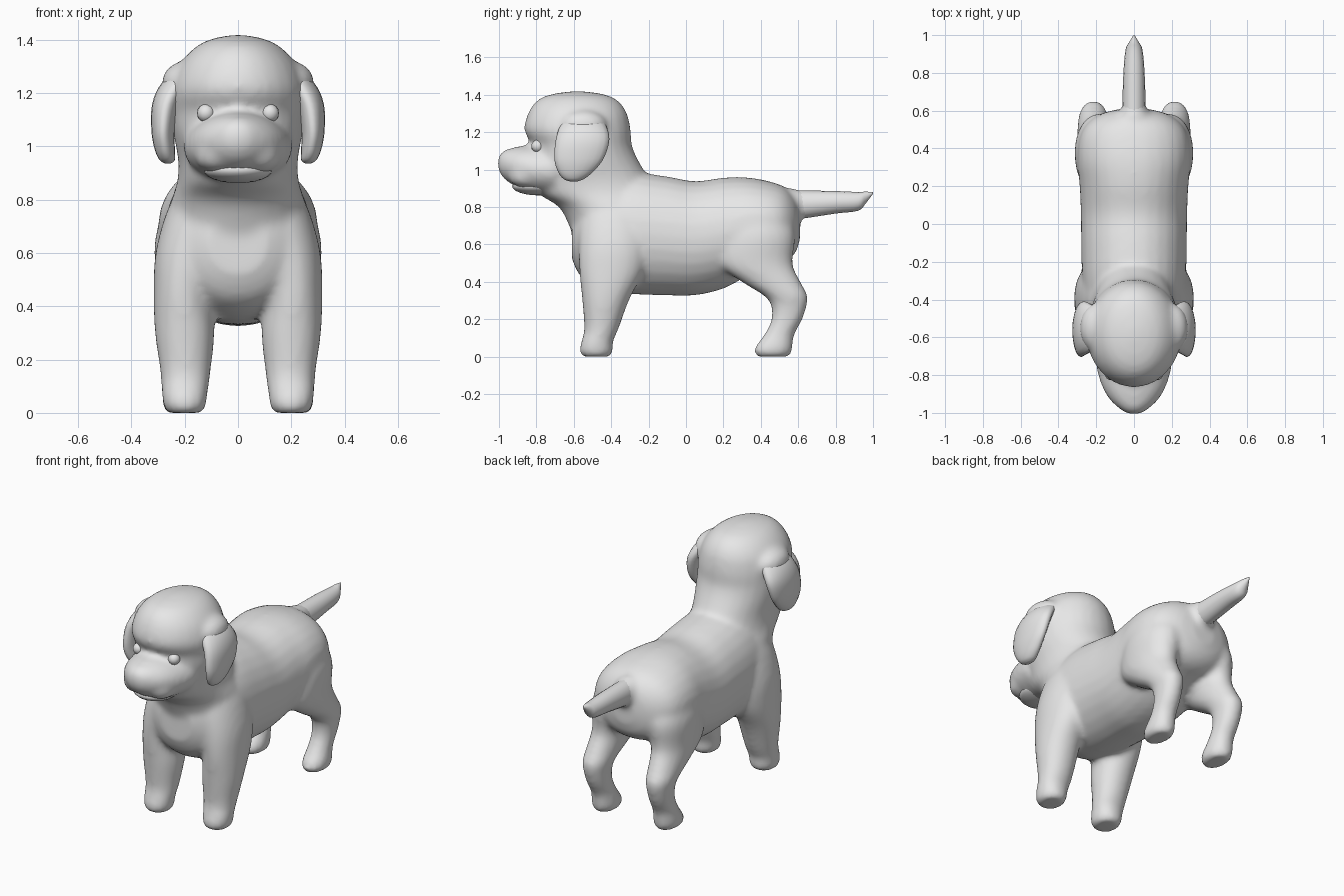
import bpy, bmesh, math
from mathutils import Vector, Matrix

grey = bpy.data.materials.new("plain grey")
grey.diffuse_color = (0.8, 0.8, 0.8, 1)


def smooth_sections(rows, steps=4):
    """Catmull-Rom interpolation between cross-sections."""
    out = []
    for i in range(len(rows) - 1):
        a, b = rows[max(i - 1, 0)], rows[i]
        c, d = rows[i + 1], rows[min(i + 2, len(rows) - 1)]
        for k in range(steps):
            t = k / steps
            out.append([0.5 * (2 * q + (r - p) * t + (2 * p - 5 * q + 4 * r - s) * t * t
                               + (3 * q - p - 3 * r + s) * t ** 3)
                        for p, q, r, s in zip(a, b, c, d)])
    out.append(rows[-1])
    return out


def loft(bm, rows, axis, side=1, sides=28, power=1.0, steps=4):
    """Rows: axis 'z' = (z, x, y, rx, ry); axis 'y' = (y, x, z, rx, rz)."""
    rings = []
    for h, u, v, ru, rv in smooth_sections(rows, steps):
        ru, rv = max(ru, 0.003), max(rv, 0.003)
        ring = []
        for i in range(sides):
            a = math.tau * i / sides
            c, s = math.cos(a), math.sin(a)
            p = (u + ru * math.copysign(abs(c) ** power, c)) * side
            q = v + rv * math.copysign(abs(s) ** power, s)
            ring.append(bm.verts.new((p, q, h) if axis == 'z' else (p, h, q)))
        rings.append(ring)
    for r0, r1 in zip(rings, rings[1:]):
        for i in range(sides):
            j = (i + 1) % sides
            bm.faces.new((r0[i], r0[j], r1[j], r1[i]))
    bm.faces.new(rings[0])
    bm.faces.new(rings[-1])


def ball(bm, centre, radii, seg=24):
    m = Matrix.Translation(Vector(centre)) @ Matrix.Diagonal((*radii, 1))
    bmesh.ops.create_uvsphere(bm, u_segments=seg, v_segments=seg // 2, radius=1, matrix=m)


def finish(bm, name):
    bmesh.ops.recalc_face_normals(bm, faces=bm.faces[:])
    for f in bm.faces:
        f.smooth = True
    me = bpy.data.meshes.new(name)
    bm.to_mesh(me)
    bm.free()
    me.materials.append(grey)
    ob = bpy.data.objects.new(name, me)
    bpy.context.collection.objects.link(ob)
    return ob


# Body, neck, head, muzzle and legs, fused into one skin
bm = bmesh.new()
torso = [(-0.61, 0, 0.64, 0.11, 0.12), (-0.56, 0, 0.635, 0.20, 0.21),
         (-0.45, 0, 0.65, 0.26, 0.29), (-0.30, 0, 0.66, 0.275, 0.325),
         (-0.10, 0, 0.645, 0.28, 0.318), (0.05, 0, 0.633, 0.282, 0.305),
         (0.20, 0, 0.66, 0.288, 0.297), (0.33, 0, 0.695, 0.30, 0.263),
         (0.45, 0, 0.708, 0.29, 0.228), (0.53, 0, 0.705, 0.25, 0.20),
         (0.585, 0, 0.70, 0.17, 0.145), (0.61, 0, 0.70, 0.07, 0.07)]
loft(bm, torso, 'y', power=0.96)

neck_and_head = [(0.60, 0, -0.38, 0.27, 0.21), (0.70, 0, -0.375, 0.265, 0.25),
                 (0.80, 0, -0.40, 0.25, 0.28), (0.87, 0, -0.46, 0.228, 0.325),
                 (0.95, 0, -0.505, 0.225, 0.31), (1.05, 0, -0.545, 0.243, 0.29),
                 (1.13, 0, -0.557, 0.25, 0.268), (1.21, 0, -0.58, 0.252, 0.285),
                 (1.30, 0, -0.58, 0.224, 0.265), (1.365, 0, -0.58, 0.17, 0.22),
                 (1.40, 0, -0.58, 0.11, 0.15), (1.418, 0, -0.58, 0.03, 0.04)]
loft(bm, neck_and_head, 'z')

muzzle = [(-0.70, 0, 1.00, 0.21, 0.14), (-0.80, 0, 1.00, 0.19, 0.132),
          (-0.87, 0, 1.01, 0.165, 0.117), (-0.93, 0, 1.018, 0.128, 0.098),
          (-0.98, 0, 1.028, 0.075, 0.070), (-1.006, 0, 1.035, 0.03, 0.03)]
loft(bm, muzzle, 'y')
loft(bm, [(0.45, 0, 0.80, 0.12, 0.11), (0.56, 0, 0.805, 0.095, 0.095),
          (0.61, 0, 0.81, 0.068, 0.08), (0.68, 0, 0.815, 0.05, 0.06)], 'y')  # tail root

front_leg = [(0.0, 0.20, -0.48, 0.068, 0.075), (0.03, 0.20, -0.48, 0.081, 0.09),
             (0.08, 0.20, -0.475, 0.087, 0.085), (0.15, 0.197, -0.452, 0.094, 0.092),
             (0.30, 0.20, -0.43, 0.112, 0.125), (0.45, 0.205, -0.40, 0.112, 0.17),
             (0.60, 0.18, -0.385, 0.13, 0.19), (0.75, 0.125, -0.38, 0.145, 0.19),
             (0.85, 0.08, -0.37, 0.14, 0.17)]
hind_leg = [(0.0, 0.21, 0.465, 0.06, 0.085), (0.03, 0.21, 0.465, 0.074, 0.102),
            (0.07, 0.21, 0.477, 0.072, 0.095), (0.12, 0.21, 0.50, 0.066, 0.08),
            (0.20, 0.213, 0.54, 0.066, 0.083), (0.28, 0.215, 0.55, 0.072, 0.098),
            (0.33, 0.215, 0.53, 0.082, 0.12), (0.40, 0.21, 0.455, 0.092, 0.158),
            (0.50, 0.20, 0.37, 0.108, 0.20), (0.65, 0.175, 0.38, 0.137, 0.205),
            (0.78, 0.13, 0.38, 0.14, 0.17)]
for side in (1, -1):
    loft(bm, front_leg, 'z', side, power=0.95)
    loft(bm, hind_leg, 'z', side, power=0.95)
    ball(bm, (side * 0.075, -0.845, 0.965), (0.088, 0.105, 0.066))  # upper lip
    ball(bm, (side * 0.20, -0.55, 1.235), (0.088, 0.13, 0.085))     # ear root
body = finish(bm, "body")
rem = body.modifiers.new("fuse", 'REMESH')
rem.mode = 'VOXEL'
rem.voxel_size = 0.016
rem.use_smooth_shade = True
sm = body.modifiers.new("soften", 'SMOOTH')
sm.factor = 0.5
sm.iterations = 10

# Lower jaw, set back under the lips
bm = bmesh.new()
ball(bm, (0, -0.79, 0.912), (0.13, 0.14, 0.05))
finish(bm, "lower_jaw")

# Tail, nearly level with an upturned tip
bm = bmesh.new()
loft(bm, [(0.50, 0, 0.81, 0.066, 0.08), (0.60, 0, 0.812, 0.063, 0.077),
          (0.80, 0, 0.825, 0.056, 0.06), (0.92, 0, 0.83, 0.045, 0.05),
          (0.96, 0, 0.85, 0.027, 0.032), (1.0, 0, 0.875, 0.003, 0.004)], 'y', sides=16)
finish(bm, "tail")

# Hanging ears and eyes
ear = [(1.31, 0.16, -0.55, 0.04, 0.07), (1.24, 0.225, -0.55, 0.06, 0.12),
       (1.16, 0.268, -0.553, 0.054, 0.143), (1.06, 0.281, -0.572, 0.044, 0.132),
       (0.99, 0.275, -0.59, 0.038, 0.095), (0.95, 0.266, -0.60, 0.029, 0.055),
       (0.937, 0.263, -0.60, 0.012, 0.02)]
for side, label in ((1, "left"), (-1, "right")):
    bm = bmesh.new()
    loft(bm, ear, 'z', side, sides=20)
    finish(bm, label + "_ear")
    bm = bmesh.new()
    ball(bm, (side * 0.12, -0.793, 1.125), (0.034, 0.034, 0.034), 16)
    finish(bm, label + "_eye")
